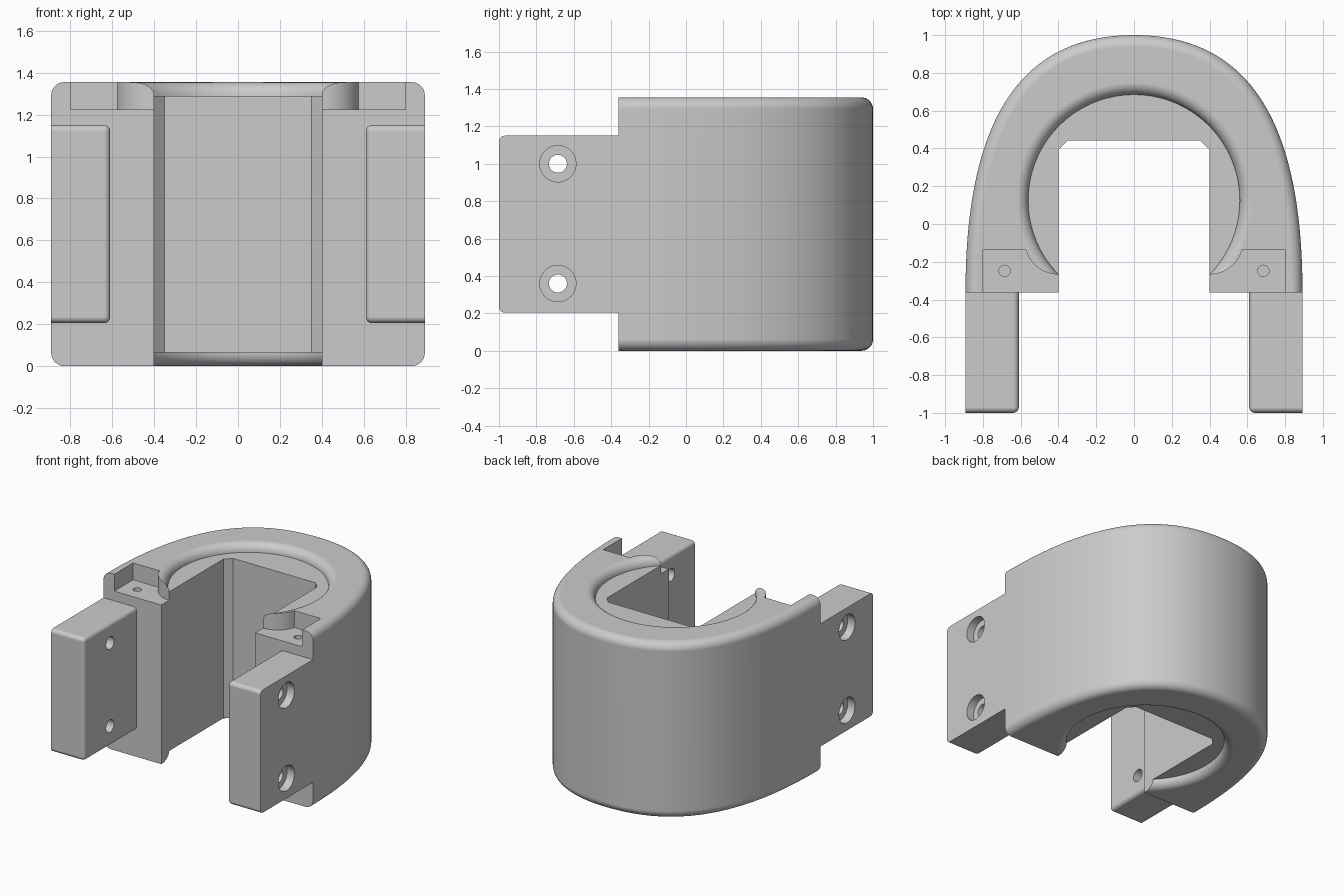
import bpy, bmesh
from math import sin, cos, pi, radians
from mathutils import Matrix, Vector

cube = bpy.data.objects.get("Cube")
if cube:
    bpy.data.objects.remove(cube, do_unlink=True)

HEIGHT, FRONT, HALF = 1.355, -0.362, 0.892
FILLET, LIP = 0.062, 0.065

grey = bpy.data.materials.new("plain grey")
grey.use_nodes = True
grey.diffuse_color = (0.6, 0.6, 0.6, 1)
grey.node_tree.nodes["Principled BSDF"].inputs["Base Color"].default_value = (0.6, 0.6, 0.6, 1)


def finish(bm, name, mirror=False):
    bmesh.ops.recalc_face_normals(bm, faces=bm.faces)
    mesh = bpy.data.meshes.new(name)
    bm.to_mesh(mesh)
    bm.free()
    mesh.materials.append(grey)
    ob = bpy.data.objects.new(name, mesh)
    bpy.context.collection.objects.link(ob)
    if mirror:
        ob.modifiers.new("Mirror", 'MIRROR').use_mirror_merge = False
    return ob


def loft(bm, rings):
    """Skin closed rings of points and cap both ends."""
    loops = [[bm.verts.new(p) for p in ring] for ring in rings]
    n = len(loops[0])
    for a, b in zip(loops, loops[1:]):
        for i in range(n):
            j = (i + 1) % n
            bm.faces.new((a[i], a[j], b[j], b[i]))
    bm.faces.new(loops[0][::-1])
    bm.faces.new(loops[-1])


def prism(name, outline, z0, z1, mirror=False):
    bm = bmesh.new()
    loft(bm, [[(x, y, z) for x, y in outline] for z in (z0, z1)])
    return finish(bm, name, mirror)


def lathe(bm, profile, matrix, steps=48):
    """Solid of revolution from (radius, height) pairs."""
    loft(bm, [[matrix @ Vector((r * cos(2 * pi * k / steps), r * sin(2 * pi * k / steps), h))
               for k in range(steps)] for r, h in profile])


# Arched body: the outer curve is offset inward to round the rims
P = [Vector(p) for p in ((HALF, FRONT), (HALF, 0.5), (0.635, 1), (0, 1))]


def arch(inset, steps=48):
    half = []
    for k in range(steps + 1):
        t = k / steps
        u = 1 - t
        pos = P[0] * u**3 + P[1] * 3 * u*u*t + P[2] * 3 * u*t*t + P[3] * t**3
        tan = (P[1] - P[0]) * u*u + (P[2] - P[1]) * 2*u*t + (P[3] - P[2]) * t*t
        tan.normalize()
        half.append((pos.x - inset * tan.y, pos.y + inset * tan.x))
    return half + [(-x, y) for x, y in half[-2::-1]]


quarter = [k * pi / 16 for k in range(9)]
bm = bmesh.new()
levels = [(FILLET * (1 - sin(a)), FILLET * (1 - cos(a))) for a in quarter]
levels += [(inset, HEIGHT - z) for inset, z in levels]
levels = sorted(levels, key=lambda level: level[1])
loft(bm, [[(x, y, z) for x, y in arch(inset)] for inset, z in levels])
body = finish(bm, "clamp_body")

# Mounting arms, rounded everywhere except on the outer and rear faces
bm = bmesh.new()
size, centre = (0.282, 1 + FRONT, 0.945), (HALF - 0.141, (FRONT - 1) / 2, 0.6775)
bmesh.ops.create_cube(bm, size=1, matrix=Matrix.Translation(centre) @ Matrix.Diagonal((*size, 1)))
edges = [e for e in bm.edges
         if not all(v.co.x > 0.88 for v in e.verts) and not all(v.co.y > -0.37 for v in e.verts)]
bmesh.ops.bevel(bm, geom=edges, offset=0.03, segments=5, profile=0.5, affect='EDGES')
arms = finish(bm, "mounting_arms", mirror=True)

# Central slot with chamfered rear corners
slot = prism("slot_cutter", [(-0.4, -0.6), (0.4, -0.6), (0.4, 0.392), (0.35, 0.442),
                             (-0.35, 0.442), (-0.4, 0.392)], -0.2, 1.6)

# Round recesses with a rolled lip, top and bottom
rim = 0.56 + LIP
recess = [(0.001, 0)] + [(rim - LIP * cos(a), LIP * sin(a)) for a in quarter]
recess += [(rim, 0.2), (0.001, 0.2)]
bm = bmesh.new()
lathe(bm, recess, Matrix.Translation((0, 0.125, HEIGHT - LIP)), 96)
lathe(bm, [(r, -h) for r, h in recess], Matrix.Translation((0, 0.125, LIP)), 96)
recesses = finish(bm, "recess_cutter")

# Front pockets, curved around the end of the lip
curve = [(0.4 + 0.18 * sin(a), -0.087 - 0.18 * cos(a))
         for a in [radians(74) * k / 12 for k in range(13)]]
pocket = prism("pocket_cutter", [(0.3, -0.5), (0.3, -0.267)] + curve +
               [(0.575, -0.134), (0.8, -0.134), (0.8, -0.5)], 1.225, 1.6, mirror=True)

# Counterbored bolt holes and small pin holes
bm = bmesh.new()
bolt = [(0.001, 0.5), (0.048, 0.5), (0.048, 0.83), (0.097, 0.83), (0.097, 1), (0.001, 1)]
for z in (0.36, 1.0):
    lathe(bm, bolt, Matrix.Translation((0, -0.685, z)) @ Matrix.Rotation(pi / 2, 4, 'Y'))
lathe(bm, [(0.03, 1.05), (0.03, 1.3)], Matrix.Translation((0.685, -0.248, 0)), 24)
holes = finish(bm, "hole_cutter", mirror=True)

# Combine
for tool, op in ((slot, 'DIFFERENCE'), (recesses, 'DIFFERENCE'), (pocket, 'DIFFERENCE'),
                 (arms, 'UNION'), (holes, 'DIFFERENCE')):
    mod = body.modifiers.new(tool.name, 'BOOLEAN')
    mod.operation, mod.object, mod.solver = op, tool, 'EXACT'
bpy.context.view_layer.update()
result = bpy.data.meshes.new_from_object(body.evaluated_get(bpy.context.evaluated_depsgraph_get()))
body.modifiers.clear()
body.data = result
result.materials.clear()
result.materials.append(grey)
for tool in (slot, recesses, pocket, arms, holes):
    bpy.data.objects.remove(tool, do_unlink=True)

# Smooth the rounds, keep the machined edges crisp
bpy.ops.object.select_all(action='DESELECT')
body.select_set(True)
bpy.context.view_layer.objects.active = body
bpy.ops.object.shade_smooth_by_angle(angle=radians(28))
weighted = body.modifiers.new("Weighted normals", 'WEIGHTED_NORMAL')
weighted.keep_sharp = True
